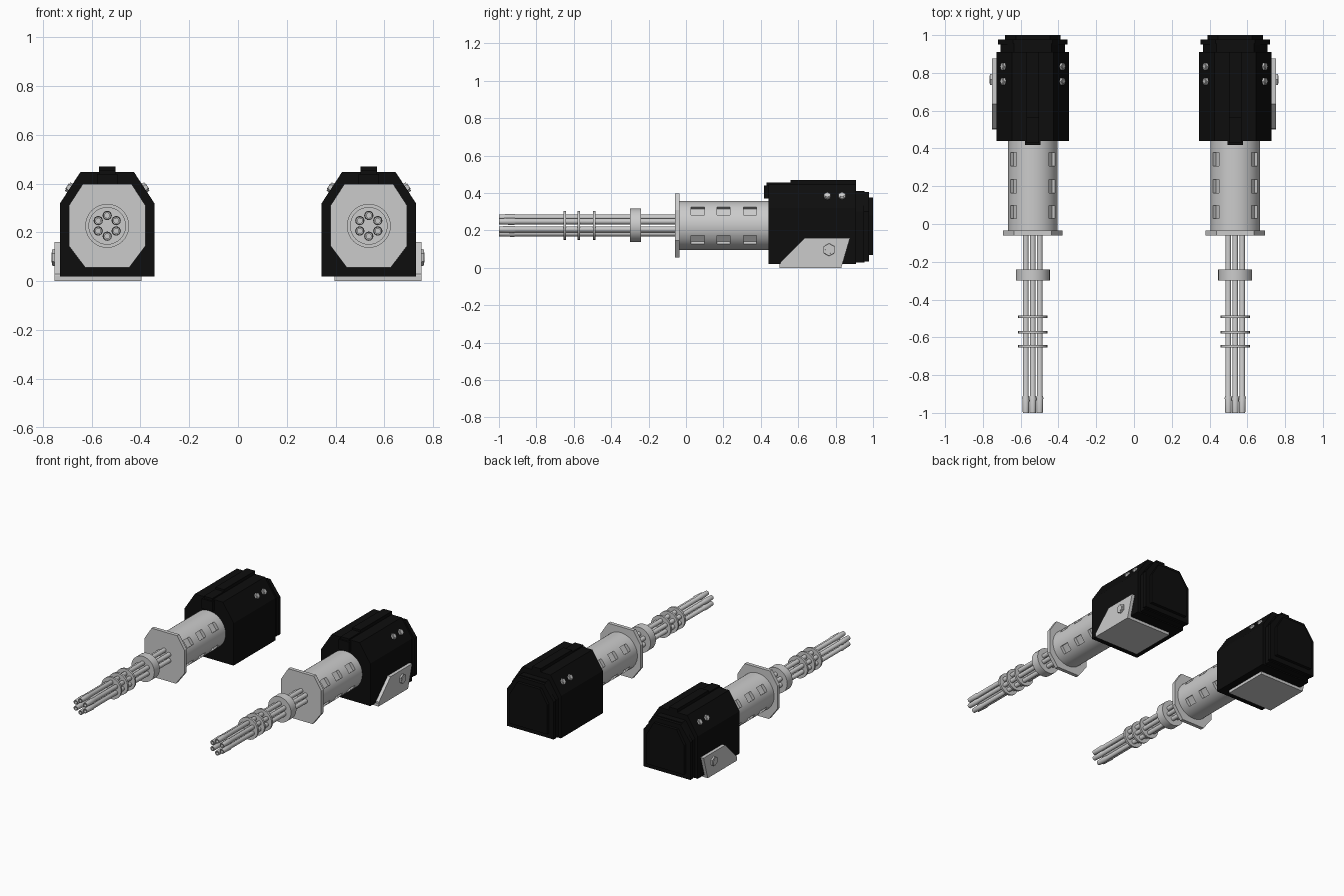
import bpy, bmesh
from math import sin, cos, pi, radians
from mathutils import Vector, Matrix

if "Cube" in bpy.data.objects:
    bpy.data.objects.remove(bpy.data.objects["Cube"])

CX, CZ = 0.536, 0.227          # axis of the right-hand gun

black = bpy.data.materials.new("black_housing")
black.diffuse_color = (0.004, 0.004, 0.004, 1)
black.use_nodes = True
black.node_tree.nodes["Principled BSDF"].inputs["Base Color"].default_value = black.diffuse_color


def finish(name, bm, mat=None, smooth=False, mirror=True):
    """Turn a bmesh into an object mirrored to the left-hand gun."""
    bmesh.ops.recalc_face_normals(bm, faces=bm.faces)
    me = bpy.data.meshes.new(name)
    bm.to_mesh(me)
    bm.free()
    ob = bpy.data.objects.new(name, me)
    bpy.context.collection.objects.link(ob)
    if mat:
        me.materials.append(mat)
    if smooth:
        bpy.context.view_layer.objects.active = ob
        bpy.ops.object.select_all(action='DESELECT')
        ob.select_set(True)
        bpy.ops.object.shade_smooth_by_angle(angle=radians(35))
    if mirror:
        ob.modifiers.new("mirror", 'MIRROR').use_mirror_merge = False
    return ob


def loft(bm, rings):
    """Skin closed rings of points and cap both ends."""
    vs = [[bm.verts.new(p) for p in r] for r in rings]
    n = len(vs[0])
    for a, b in zip(vs, vs[1:]):
        for i in range(n):
            bm.faces.new((a[i], a[(i + 1) % n], b[(i + 1) % n], b[i]))
    bm.faces.new(vs[0])
    bm.faces.new(vs[-1])


def lathe(bm, profile, x=CX, z=CZ, n=32):
    """Turned part along y; profile is a list of (y, radius)."""
    loft(bm, [[(x + r * cos(2 * pi * i / n), y, z + r * sin(2 * pi * i / n))
               for i in range(n)] for y, r in profile])


def prism(bm, pts, y0, y1):
    """Extrude an x-z outline (x measured from the gun axis) along y."""
    loft(bm, [[(CX + x, y, z) for x, z in pts] for y in (y0, y1)])


def box(bm, x0, x1, y0, y1, z0, z1):
    loft(bm, [[(x0, y0, z), (x1, y0, z), (x1, y1, z), (x0, y1, z)] for z in (z0, z1)])


def bolt(bm, pos, normal, r, h):
    """Hexagonal bolt head with a raised round centre."""
    q = Vector(normal).to_track_quat('Z', 'Y').to_matrix().to_4x4()
    for rad, height, seg in ((r, h, 6), (r * 0.62, h * 1.3, 12)):
        bmesh.ops.create_cone(bm, cap_ends=True, segments=seg, radius1=rad, radius2=rad * 0.92,
                              depth=height * 2, matrix=Matrix.Translation(pos) @ q)


# housing: stepped block with chamfered top
def outline(w, z0, shoulder, top, t):
    return [(-w, z0), (w, z0), (w, shoulder), (t, top), (-t, top), (-w, shoulder)]


bm = bmesh.new()
prism(bm, outline(0.193, 0.02, 0.32, 0.447, 0.11), 0.44, 0.91)
finish("housing", bm, black)
bm = bmesh.new()
prism(bm, outline(0.172, 0.028, 0.30, 0.41, 0.10), 0.90, 0.955)
prism(bm, outline(0.183, 0.035, 0.30, 0.405, 0.105), 0.95, 0.978)
prism(bm, outline(0.147, 0.07, 0.28, 0.375, 0.09), 0.97, 1.0)
finish("housing_back_plates", bm, black)

# top rail with front catch
bm = bmesh.new()
box(bm, CX - 0.033, CX + 0.033, 0.56, 0.91, 0.43, 0.47)
box(bm, CX - 0.033, CX + 0.033, 0.43, 0.565, 0.43, 0.456)
box(bm, CX - 0.042, CX + 0.042, 0.418, 0.445, 0.37, 0.44)
finish("top_rail", bm, black)

# bolts on the top chamfers
bm = bmesh.new()
for s in (-1, 1):
    for y in (0.755, 0.834):
        bolt(bm, (CX + s * 0.153, y, 0.382), (s * 0.127, 0, 0.083), 0.022, 0.011)
finish("housing_bolts", bm)

# mounting bracket: floor plate and outer cheek
bm = bmesh.new()
box(bm, 0.396, 0.75, 0.50, 0.83, 0.0, 0.021)
finish("bracket_floor", bm)
bm = bmesh.new()
cheek = [(0.50, 0.0), (0.83, 0.0), (0.877, 0.16), (0.635, 0.16), (0.505, 0.03)]
loft(bm, [[(x, y, z) for y, z in cheek] for x in (0.727, 0.752)])
finish("bracket_cheek", bm)
bm = bmesh.new()
bolt(bm, (0.752, 0.765, 0.097), (1, 0, 0), 0.036, 0.010)
finish("bracket_bolt", bm)

# slotted barrel jacket
bm = bmesh.new()
lathe(bm, [(-0.04, 0.131), (0.45, 0.131)], n=48)
jacket = finish("barrel_jacket", bm, smooth=True, mirror=False)
bm = bmesh.new()
for a in (37, 143, 217, 323):
    for y in (0.063, 0.20, 0.343):
        rot = Matrix.Rotation(-radians(a), 4, 'Y')
        m = Matrix.Translation((CX, y, CZ)) @ rot @ Matrix.Translation((0.13, 0, 0))
        bmesh.ops.create_cube(bm, size=1, matrix=m @ Matrix.Diagonal((0.045, 0.07, 0.055, 1)))
cutter = finish("jacket_slot_cutter", bm, mirror=False)
cutter.hide_render = True
cutter.hide_set(True)
cut = jacket.modifiers.new("slots", 'BOOLEAN')
cut.object, cut.operation, cut.solver = cutter, 'DIFFERENCE', 'EXACT'
jacket.modifiers.new("mirror", 'MIRROR').use_mirror_merge = False

# eight-sided flange
bm = bmesh.new()
right = [(0.09, 0.056), (0.157, 0.145), (0.157, 0.31), (0.10, 0.398)]
prism(bm, right + [(-x, z) for x, z in reversed(right)], -0.06, -0.034)
finish("front_flange", bm)

# collar and clamp discs
bm = bmesh.new()
lathe(bm, [(-0.30, 0.09), (-0.24, 0.09)])
for y in (-0.648, -0.573, -0.491):
    lathe(bm, [(y - 0.007, 0.077), (y + 0.007, 0.077)])
finish("barrel_clamps", bm, smooth=True)

# six hollow barrels with thicker muzzles
bm = bmesh.new()
for i in range(6):
    a = pi / 2 + i * pi / 3
    lathe(bm, [(-0.93, 0.010), (-1.0, 0.010), (-1.0, 0.016), (-0.985, 0.0165), (-0.92, 0.019),
               (-0.91, 0.0155), (-0.05, 0.0155)],
          CX + 0.0425 * cos(a), CZ + 0.0425 * sin(a), 16)
finish("barrels", bm, smooth=True)
